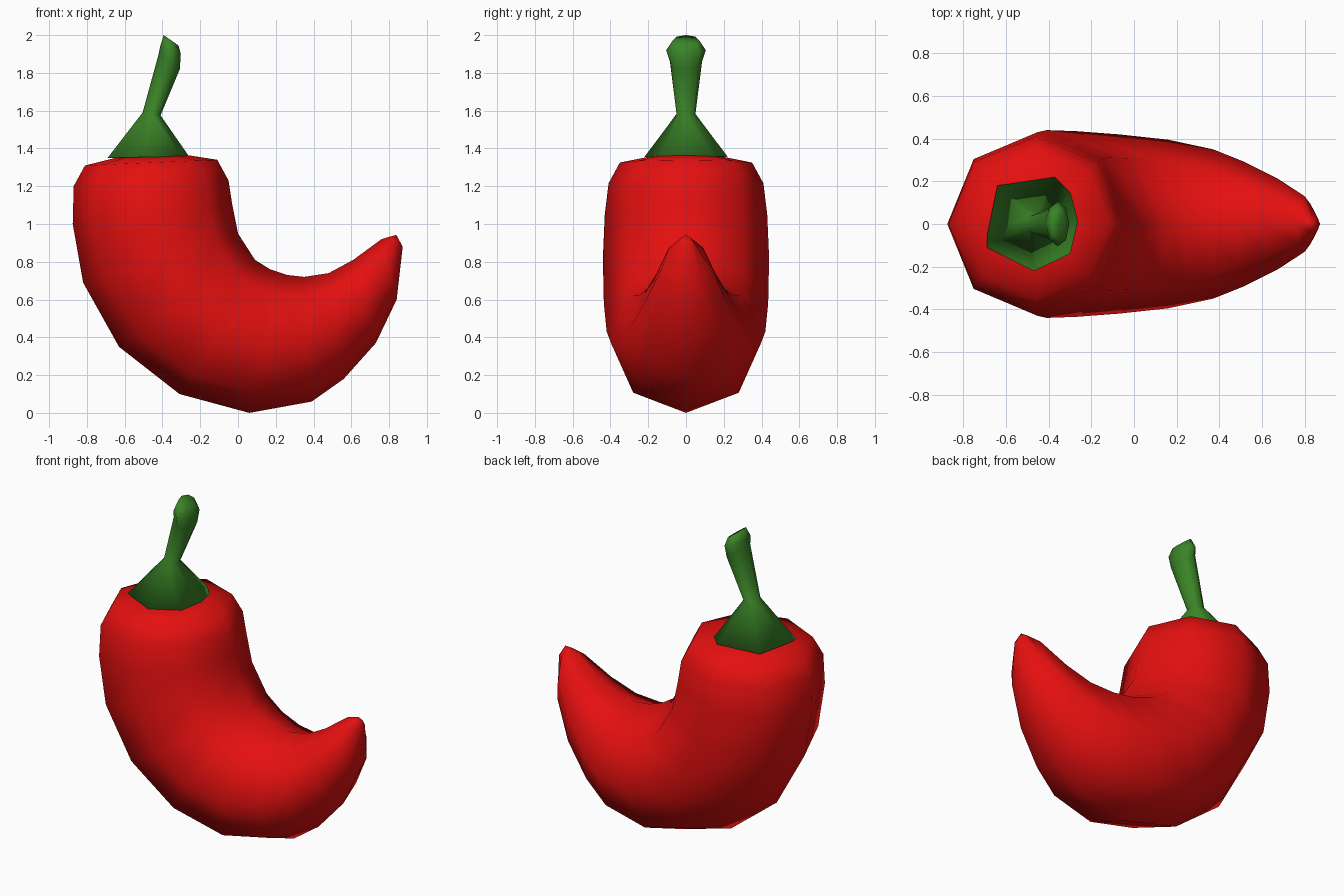
import bpy, bmesh, math
from mathutils import Vector

if "Cube" in bpy.data.objects:
    bpy.data.objects.remove(bpy.data.objects["Cube"])


def material(name, rgb):
    m = bpy.data.materials.new(name)
    m.diffuse_color = (*rgb, 1)
    m.use_nodes = True
    m.node_tree.nodes["Principled BSDF"].inputs["Base Color"].default_value = m.diffuse_color
    return m


def oval(outer, inner, half_width, n=8):
    """Ring spanning two points of the front profile, with a half-width in y."""
    a, b = Vector((outer[0], 0, outer[1])), Vector((inner[0], 0, inner[1]))
    mid, arm = (a + b) / 2, (a - b) / 2
    return [mid + arm * math.cos(t) + Vector((0, half_width * math.sin(t), 0))
            for t in (2 * math.pi * i / n for i in range(n))]


def loft(name, rings, start, end, mat):
    """Skin a list of rings and close both ends with a fan to a point."""
    bm = bmesh.new()
    loops = [[bm.verts.new(p) for p in r] for r in rings]
    n = len(loops[0])
    for r, s in zip(loops, loops[1:]):
        for i in range(n):
            j = (i + 1) % n
            bm.faces.new((r[i], r[j], s[j], s[i]))
    for loop, tip in ((loops[0], start), (loops[-1], end)):
        c = bm.verts.new(tip)
        for i in range(n):
            bm.faces.new((loop[i], loop[(i + 1) % n], c))
    bmesh.ops.recalc_face_normals(bm, faces=bm.faces)
    for f in bm.faces:
        f.smooth = True
    me = bpy.data.meshes.new(name)
    bm.to_mesh(me)
    bm.free()
    me.materials.append(mat)
    ob = bpy.data.objects.new(name, me)
    bpy.context.collection.objects.link(ob)
    return ob


red = material("pepper red", (0.78, 0.005, 0.005))
green = material("stem green", (0.042, 0.23, 0.02))

# Pepper body: outer profile point, inner profile point, half-width
body = [
    ((-0.65, 1.35), (-0.27, 1.365), 0.19),
    ((-0.81, 1.31), (-0.11, 1.34), 0.35),
    ((-0.87, 1.20), (-0.05, 1.23), 0.41),
    ((-0.875, 1.0), (-0.03, 1.10), 0.43),
    ((-0.82, 0.69), (0.00, 0.95), 0.44),
    ((-0.63, 0.35), (0.09, 0.81), 0.435),
    ((-0.31, 0.10), (0.17, 0.76), 0.42),
    ((0.06, 0.00), (0.26, 0.73), 0.395),
    ((0.39, 0.06), (0.35, 0.72), 0.35),
    ((0.56, 0.18), (0.48, 0.74), 0.29),
    ((0.73, 0.37), (0.61, 0.81), 0.215),
    ((0.84, 0.60), (0.76, 0.92), 0.13),
    ((0.872, 0.88), (0.80, 0.932), 0.04),
]
loft("pepper_body", [oval(*r) for r in body], (-0.46, 0, 1.36), (0.838, 0, 0.942), red)

# Stem: uneven flared skirt, narrow neck, thicker slanted end
skirt = [(-0.69, -0.06), (-0.64, 0.18), (-0.37, 0.22), (-0.30, 0.15),
         (-0.26, 0.01), (-0.30, -0.14), (-0.47, -0.22), (-0.69, -0.11)]
# start the stem rings at the same angle as the skirt (outer = -x, then +y)
stem = [[Vector((x, y, 1.355 + 0.02 * (x + 0.46))) for x, y in skirt]]
stem += [oval(*r) for r in (
    ((-0.505, 1.59), (-0.41, 1.575), 0.05),
    ((-0.42, 1.90), (-0.308, 1.82), 0.085),
    ((-0.412, 1.94), (-0.303, 1.90), 0.105),
    ((-0.393, 2.00), (-0.315, 1.945), 0.07),
)]
loft("stem", stem, (-0.46, 0, 1.35), (-0.355, 0, 1.968), green)
